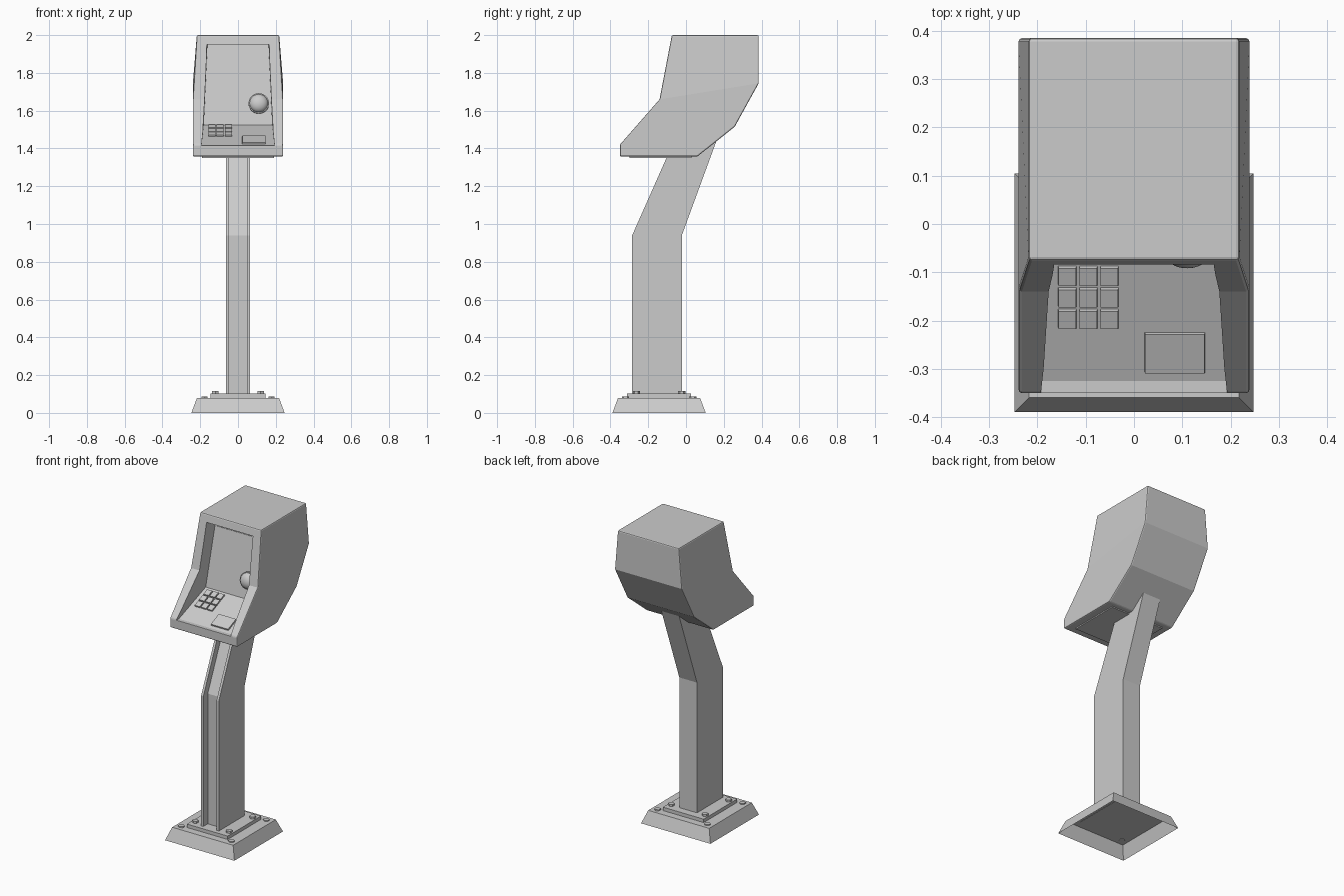
import bpy, bmesh, math
from mathutils import Matrix, Vector

if "Cube" in bpy.data.objects:
    bpy.data.objects.remove(bpy.data.objects["Cube"])


def mesh_object(name, verts, faces):
    me = bpy.data.meshes.new(name)
    me.from_pydata(verts, [], faces)
    bm = bmesh.new()
    bm.from_mesh(me)
    bmesh.ops.recalc_face_normals(bm, faces=bm.faces)
    bm.to_mesh(me)
    bm.free()
    ob = bpy.data.objects.new(name, me)
    bpy.context.collection.objects.link(ob)
    return ob


def box(name, x, y, z, inset=0.0, open_bottom=False, matrix=None):
    """Box from (min, max) ranges; the top may be inset."""
    verts = [(a, b, z[0]) for a, b in ((x[0], y[0]), (x[1], y[0]), (x[1], y[1]), (x[0], y[1]))]
    i = inset
    verts += [(x[0] + i, y[0] + i, z[1]), (x[1] - i, y[0] + i, z[1]),
              (x[1] - i, y[1] - i, z[1]), (x[0] + i, y[1] - i, z[1])]
    faces = [(4, 5, 6, 7), (0, 1, 5, 4), (1, 2, 6, 5), (2, 3, 7, 6), (3, 0, 4, 7)]
    if not open_bottom:
        faces.append((0, 3, 2, 1))
    ob = mesh_object(name, verts, faces)
    if open_bottom and ob.data.polygons[0].normal.z < 0:
        ob.data.flip_normals()
    if matrix:
        ob.matrix_world = matrix
    return ob


def modify(ob, kind, **settings):
    m = ob.modifiers.new(kind.title(), kind)
    for k, v in settings.items():
        setattr(m, k, v)
    bpy.context.view_layer.objects.active = ob
    bpy.ops.object.modifier_apply(modifier=m.name)


# Base: hollow sloped foot, mounting plate and bolts
CY = -0.1425
box("foot", (-0.247, 0.247), (CY - 0.247, CY + 0.247), (0, 0.08), 0.03, open_bottom=True)
box("mounting_plate", (-0.145, 0.145), (CY - 0.17, CY + 0.17), (0.078, 0.102))
for name, off, z0, h in (("plate_bolt", 0.12, 0.10, 0.014), ("foot_bolt", 0.178, 0.078, 0.008)):
    for sx in (-1, 1):
        for sy in (-1, 1):
            bpy.ops.mesh.primitive_cylinder_add(vertices=6, radius=0.019, depth=h + 0.002,
                                                location=(sx * off, CY + sy * off, z0 + h / 2))
            bpy.context.object.name = name

# Post: channel section swept through a bend
stations = [(-0.285, -0.022, 0.10), (-0.285, -0.022, 0.94), (-0.059, 0.165, 1.45)]
W, G, D = 0.063, 0.047, 0.045
verts, faces = [], []
for f, b, z in stations:
    verts += [(-W, f, z), (-G, f, z), (-G, f + D, z), (G, f + D, z),
              (G, f, z), (W, f, z), (W, b, z), (-W, b, z)]
for s in range(2):
    for i in range(8):
        j = (i + 1) % 8
        faces.append((s * 8 + i, s * 8 + j, s * 8 + 8 + j, s * 8 + 8 + i))
faces += [tuple(range(8)), tuple(range(16, 24))]
mesh_object("post", verts, faces)

# Head housing: side profile, narrowing towards the top
profile = [(-0.075, 2.0), (0.385, 2.0), (0.385, 1.745), (0.258, 1.515),
           (0.06, 1.357), (-0.35, 1.357), (-0.35, 1.42), (-0.14, 1.66)]
n = len(profile)
verts = [(s * (0.218 if z > 1.9 else 0.239), y, z) for s in (-1, 1) for y, z in profile]
faces = [(i, (i + 1) % n, n + (i + 1) % n, n + i) for i in range(n)]
for o in (0, n):
    faces += [(o, o + 1, o + 2, o + 7), tuple(o + i for i in range(2, 8))]
head = mesh_object("head_housing", verts, faces)
modify(head, "BEVEL", width=0.007, segments=2, limit_method='ANGLE', angle_limit=math.radians(35))

# Recess cut into the front, slightly narrower at the back
recess = [(-0.6, 1.415, 0.195), (-0.325, 1.415, 0.193), (-0.07, 1.525, 0.181),
          (0.01, 1.95, 0.162), (-0.6, 1.958, 0.182)]
n = len(recess)
verts = [(s * w, y, z) for s in (-1, 1) for y, z, w in recess]
faces = [(i, (i + 1) % n, n + (i + 1) % n, n + i) for i in range(n)]
for o in (0, n):
    faces += [(o, o + 1, o + 2), (o, o + 2, o + 3), (o, o + 3, o + 4)]
cutter = mesh_object("recess_cutter", verts, faces)
cutter.hide_render = True
modify(head, "BOOLEAN", operation='DIFFERENCE', object=cutter, solver='EXACT')
bpy.data.objects.remove(cutter)

# Service cover under the head
box("bottom_cover", (-0.19, 0.19), (-0.30, 0.03), (1.35, 1.36))

# Control shelf: keypad and card slot on the sloping floor
shelf = Matrix.Translation((0, -0.325, 1.415)) @ Matrix.Rotation(math.atan2(0.11, 0.255), 4, 'X')
for r in range(3):
    for c in range(3):
        x, y = -0.157 + c * 0.0435, 0.12 + r * 0.0485
        box("key", (x, x + 0.038), (y, y + 0.042), (-0.002, 0.009), 0.001, matrix=shelf)
box("card_slot", (0.022, 0.147), (0.02, 0.11), (-0.002, 0.01), 0.001, matrix=shelf)

# Screen and dome on the recess back wall
wall = Matrix.Translation((0, -0.07, 1.525)) @ Matrix.Rotation(math.atan2(0.425, 0.08), 4, 'X')
box("screen", (-0.147, 0.15), (0.214, 0.382), (-0.002, 0.004), matrix=wall)
bpy.ops.mesh.primitive_cylinder_add(vertices=32, radius=0.054, depth=0.014)
ring = bpy.context.object
ring.name = "dome_ring"
ring.matrix_world = wall @ Matrix.Translation((0.11, 0.114, 0.005))
bpy.ops.mesh.primitive_uv_sphere_add(segments=32, ring_count=16, radius=0.049)
dome = bpy.context.object
dome.name = "dome"
dome.matrix_world = wall @ Matrix.Translation((0.11, 0.114, 0.008)) @ Matrix.Diagonal((1, 1, 0.7, 1))
for ob in (ring, dome):
    bpy.ops.object.select_all(action='DESELECT')
    ob.select_set(True)
    bpy.context.view_layer.objects.active = ob
    bpy.ops.object.shade_smooth_by_angle(angle=math.radians(35))
